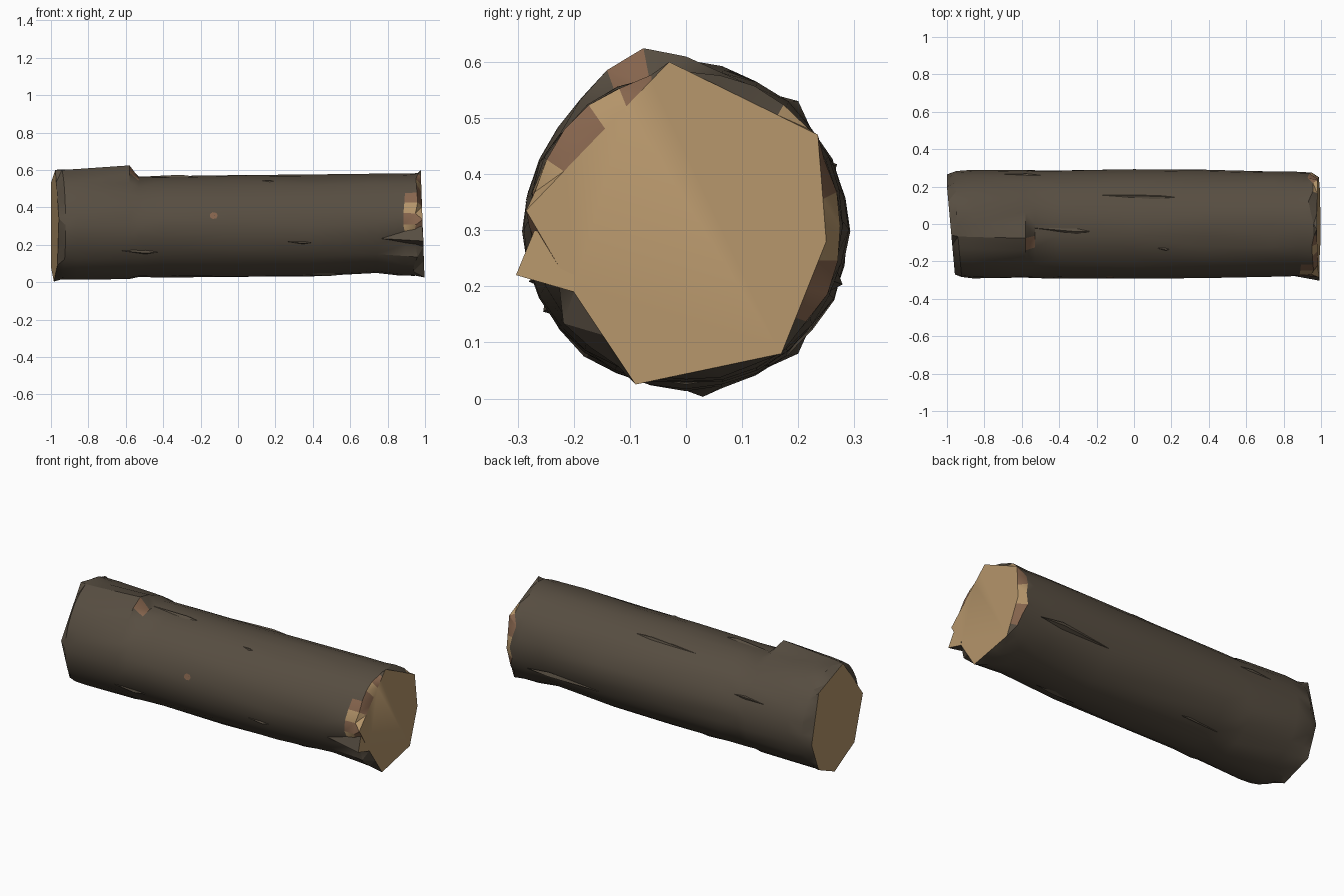
import bpy, bmesh, math, random
from mathutils import Vector

random.seed(4)
SIDES = 28
cube = bpy.data.objects.get("Cube")
if cube:
    bpy.data.objects.remove(cube)


def material(name, rgb):
    m = bpy.data.materials.new(name)
    m.use_nodes = True
    m.diffuse_color = (*rgb, 1)
    bsdf = next(n for n in m.node_tree.nodes if n.type == 'BSDF_PRINCIPLED')
    bsdf.inputs["Base Color"].default_value = (*rgb, 1)
    return m


BARK, WOOD, INNER = 0, 1, 2
mats = [material("bark", (0.095, 0.075, 0.053)),
        material("cut wood", (0.46, 0.30, 0.145)),
        material("inner bark", (0.24, 0.13, 0.075))]


def finish(name, bm, angle=28):
    bmesh.ops.recalc_face_normals(bm, faces=bm.faces)
    mesh = bpy.data.meshes.new(name)
    bm.to_mesh(mesh)
    bm.free()
    for m in mats:
        mesh.materials.append(m)
    ob = bpy.data.objects.new(name, mesh)
    bpy.context.collection.objects.link(ob)
    bpy.ops.object.select_all(action='DESELECT')
    ob.select_set(True)
    bpy.context.view_layer.objects.active = ob
    bpy.ops.object.shade_smooth_by_angle(angle=math.radians(angle))
    return ob


angles = [math.tau * i / SIDES for i in range(SIDES)]


def bump(deg, centre, width):
    """Triangular falloff around the trunk."""
    return max(0, 1 - abs(deg - centre) / width)


# Trunk stations: x, half depth, half height, centre height, raised bark
stations = [(-0.95, .285, .29, .305, .012), (-0.86, .29, .288, .302, .022),
            (-0.58, .288, .28, .300, .055), (-0.53, .288, .272, .297, -.004),
            (-0.40, .288, .270, .297, 0), (0.0, .29, .272, .298, 0),
            (0.38, .287, .272, .301, 0), (0.74, .28, .265, .315, 0),
            (0.88, .277, .272, .308, 0), (0.945, .277, .275, .307, 0)]


def trunk_ring(x, ry, rz, cz, lift):
    pts = []
    for a in angles:
        deg = math.degrees(a)
        k = 1 + random.uniform(-.012, .012)
        extra = lift * bump(deg, 106, 34)
        if x > .85:                       # torn notch on the front
            extra -= .03 * bump(deg, 203, 16)
        slide = random.uniform(-.018, .018) if x > .8 else 0
        pts.append(Vector((x + slide, (ry * k + extra) * math.cos(a),
                           cz + (rz * k + extra) * math.sin(a))))
    return pts


def cut_ring(corners, plane):
    """Ring squeezed onto a coarse sawn outline, with exact corners."""
    c = Vector((0, .3))
    poly = [Vector(p) - c for p in corners]
    pts = []
    for a in angles:
        d = Vector((math.cos(a), math.sin(a)))
        for p, q in zip(poly, poly[1:] + poly[:1]):
            e = q - p
            det = d.x * e.y - d.y * e.x
            if abs(det) < 1e-8:
                continue
            t = (p.x * e.y - p.y * e.x) / det
            s = (p.x * d.y - p.y * d.x) / det
            if t > 0 and -1e-6 <= s <= 1 + 1e-6:
                pts.append(d * t)
                break
    for p in poly:
        near = min(range(SIDES), key=lambda i: (pts[i] - p).length)
        pts[near] = p
    return [Vector((plane(p.x, p.y + .3), p.x, p.y + .3)) for p in pts]


# Outlines of the two sawn ends
right_cut = [(.17, .08), (.25, .28), (.235, .47), (-.03, .60),
             (-.285, .335), (-.2, .19), (-.09, .025)]
left_cut = [(.2, .08), (.265, .25), (.2, .53), (-.06, .60),
            (-.27, .34), (-.18, .09), (.03, .003)]

rings = [cut_ring(left_cut, lambda y, z: -1 + .09 * max(0, .2 - y))]
rings += [trunk_ring(*s) for s in stations]
# keep the shoulder just behind the slanted cut
for p in rings[1]:
    p.x = max(p.x, -.965 + .09 * (.2 - p.y))
rings.append(cut_ring(right_cut, lambda y, z: .998 - .035 * z))

bm = bmesh.new()
loops = [[bm.verts.new(p) for p in r] for r in rings]
last = len(loops) - 2
for j, (lo, hi) in enumerate(zip(loops, loops[1:])):
    for i in range(SIDES):
        n = (i + 1) % SIDES
        f = bm.faces.new((lo[i], lo[n], hi[n], hi[i]))
        deg = math.degrees(angles[i])
        if j == last and (100 < deg < 190 or deg < 40 or deg > 318):
            f.material_index = WOOD if i % 3 == 0 else INNER
        elif j == last - 1 and 140 < deg < 185:
            f.material_index = INNER if i % 2 else WOOD
        elif j == 3 and 98 < deg < 112:   # broken edge of raised bark
            f.material_index = INNER
for ring in (loops[0], loops[-1]):
    bm.faces.new(ring).material_index = WOOD
bmesh.ops.triangulate(bm, faces=[f for f in bm.faces if len(f.verts) == 4])
finish("log_trunk", bm)

# Torn splinter at the right end, with a sawn face
bm = bmesh.new()
tip = bm.verts.new((.73, -.255, .235))
end = [bm.verts.new(p) for p in
       ((.985, -.27, .30), (.992, -.303, .22), (.993, -.2, .19), (.985, -.2, .28))]
bm.faces.new(end).material_index = WOOD
for a, b in zip(end, end[1:] + end[:1]):
    bm.faces.new((a, b, tip))
finish("end_splinter", bm)


def surface(x, deg, out):
    a = math.radians(deg)
    return Vector((x, (.287 + out) * math.cos(a), .299 + (.270 + out) * math.sin(a)))


def flake(name, x0, x1, deg, spread, height, mat=BARK):
    """Thin raised sliver lying along the trunk."""
    bm = bmesh.new()
    mid = x0 + (x1 - x0) * .7
    rim = [bm.verts.new(surface(x, d, -.006)) for x, d in
           ((x0, deg - spread), (mid, deg - spread), (x1, deg), (mid, deg + spread))]
    top = bm.verts.new(surface(mid, deg, height))
    bm.faces.new(rim)
    for a, b in zip(rim, rim[1:] + rim[:1]):
        bm.faces.new((a, b, top)).material_index = mat
    finish(name, bm, 15)


# Loose bark slivers: start, end, angle around trunk, spread, height
slivers = [(-.72, -.40, 211, 4, .010), (.18, .42, 199, 3, .009),
           (.28, .72, 128, 3, .006), (-.55, -.2, 98, 4, .008),
           (.05, .22, 118, 4, .008), (-.3, .3, 60, 4, .008),
           (-.85, -.45, 25, 4, .010), (.35, .85, 340, 4, .010),
           (-.6, -.1, 300, 4, .008), (.2, .6, 255, 4, .006)]
for n, s in enumerate(slivers):
    flake(f"bark_sliver_{n + 1}", *s)

# Small exposed patch on the front
bm = bmesh.new()
patch = [bm.verts.new(surface(-.13 + .022 * math.cos(t), 168 + 4 * math.sin(t), .004))
         for t in (math.tau * k / 7 for k in range(7))]
bm.faces.new(patch).material_index = INNER
finish("bare_patch", bm)
